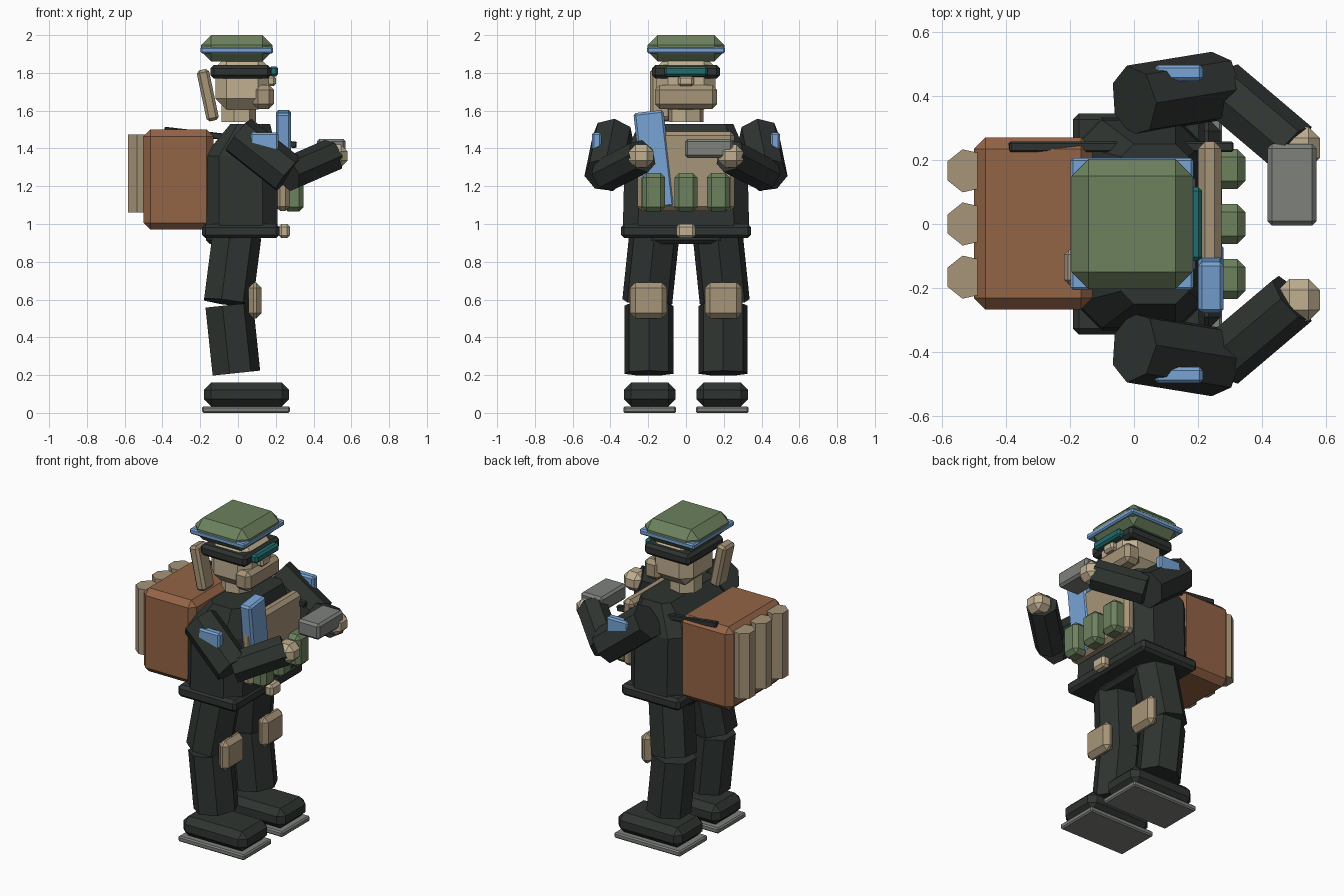
import bpy, bmesh, math
from mathutils import Vector, Matrix

if "Cube" in bpy.data.objects:
    bpy.data.objects.remove(bpy.data.objects["Cube"])


def mat(name, r, g, b):
    m = bpy.data.materials.new(name)
    m.diffuse_color = [(c / 255) ** 2.2 for c in (r, g, b)] + [1]
    m.use_nodes = True
    m.node_tree.nodes["Principled BSDF"].inputs["Base Color"].default_value = m.diffuse_color
    return m


DARK = mat("dark_cloth", 50, 55, 52)
GREEN = mat("green", 108, 128, 94)
BROWN = mat("brown", 146, 100, 72)
TAN = mat("tan", 165, 147, 120)
SKIN = mat("pale_tan", 190, 174, 143)
BLUE = mat("blue", 118, 162, 211)
TEAL = mat("teal", 38, 108, 108)
GREY = mat("grey", 124, 128, 122)


def finish(bm, name, m):
    bmesh.ops.recalc_face_normals(bm, faces=bm.faces)
    me = bpy.data.meshes.new(name)
    bm.to_mesh(me)
    bm.free()
    me.materials.append(m)
    ob = bpy.data.objects.new(name, me)
    bpy.context.collection.objects.link(ob)
    return ob


def box(name, m, x, y, z, bevel=0.02, rot=(0, 0, 0)):
    """Chamfered box from (min, max) ranges, turned about its centre."""
    size = [b - a for a, b in (x, y, z)]
    bm = bmesh.new()
    bmesh.ops.create_cube(bm, size=1)
    bmesh.ops.scale(bm, vec=size, verts=bm.verts)
    if bevel:
        bmesh.ops.bevel(bm, geom=bm.edges[:], offset=bevel, segments=1, affect='EDGES')
    ob = finish(bm, name, m)
    ob.location = [(a + b) / 2 for a, b in (x, y, z)]
    ob.rotation_euler = rot
    return ob


def around(c, half):
    return (c - half, c + half)


def loft(name, m, rings):
    bm = bmesh.new()
    loops = [[bm.verts.new(p) for p in ring] for ring in rings]
    n = len(loops[0])
    for a, b in zip(loops, loops[1:]):
        for i in range(n):
            bm.faces.new((a[i], a[(i + 1) % n], b[(i + 1) % n], b[i]))
    bm.faces.new(loops[0])
    bm.faces.new(loops[-1])
    return finish(bm, name, m)


def limb(name, m, a, b, r, sides=7):
    """Seven-sided prism between two points."""
    a, b = Vector(a), Vector(b)
    q = Vector((0, 0, 1 if b.z > a.z else -1)).rotation_difference(b - a)
    ring = [q @ Vector((r * math.cos(2 * math.pi * i / sides),
                        r * math.sin(2 * math.pi * i / sides), 0)) for i in range(sides)]
    return loft(name, m, [[p + v for v in ring] for p in (a, b)])


def chamfered_ring(x0, x1, hy, z, c):
    return [(x0 + c, -hy, z), (x1 - c, -hy, z), (x1, -hy + c, z), (x1, hy - c, z),
            (x1 - c, hy, z), (x0 + c, hy, z), (x0, hy - c, z), (x0, -hy + c, z)]


# legs, boots and arms on both sides
for s, side in ((-1, "right"), (1, "left")):
    cy = 0.192 * s
    box(side + "_sole", GREY, (-0.19, 0.275), around(cy, 0.14), (0, 0.035), 0.008)
    box(side + "_boot", DARK, (-0.18, 0.27), around(cy, 0.137), (0.035, 0.16), 0.038)
    limb(side + "_shin", DARK, (-0.015, 0.197 * s, 0.21), (-0.053, 0.197 * s, 0.57), 0.133)
    limb(side + "_thigh", DARK, (-0.058, 0.205 * s, 0.585), (-0.012, 0.168 * s, 0.94), 0.136)
    box(side + "_knee_pad", TAN, (0.055, 0.125), around(0.198 * s, 0.098), (0.5, 0.69), 0.028)
    elbow = (0.265, 0.428 * s, 1.26)
    wrist = (0.495, 0.233 * s, 1.36)
    limb(side + "_upper_arm", DARK, (0, 0.385 * s, 1.47), elbow, 0.112)
    limb(side + "_forearm", DARK, elbow, wrist, 0.092)
    box(side + "_hand", SKIN, (0.45, 0.58), around(0.237 * s, 0.066), (1.3, 1.42), 0.035)
    box(side + "_armband", BLUE, (0.065, 0.215), around(0.472 * s, 0.025), (1.36, 1.485), 0.01)

# torso, hips and belt
box("hips", DARK, (-0.17, 0.12), (-0.2, 0.2), (0.895, 1.0), 0.02)
loft("torso", DARK, [chamfered_ring(-0.18, 0.21, 0.335, 0.95, 0.08),
                     chamfered_ring(-0.18, 0.21, 0.325, 1.36, 0.08),
                     chamfered_ring(-0.04, 0.17, 0.25, 1.53, 0.04)])
box("belt", DARK, (-0.19, 0.22), (-0.345, 0.345), (0.925, 1.0), 0.018)
box("belt_buckle", SKIN, (0.215, 0.275), (-0.05, 0.05), (0.925, 1.0), 0.015)

# vest plate with three pouches, blue board and shoulder strap
box("vest_plate", TAN, (0.2, 0.273), (-0.257, 0.257), (1.07, 1.49), 0.022)
for i in (-1, 0, 1):
    box("pouch", GREEN, (0.24, 0.348), around(0.172 * i, 0.062), (1.065, 1.27), 0.025)
    limb("pack_roll", TAN, (-0.52, 0.166 * i, 1.06), (-0.52, 0.166 * i, 1.475), 0.069)
box("blue_board", BLUE, (0.2, 0.28), around(-0.17, 0.08), around(1.34, 0.257), 0.012,
    (math.radians(6.5), 0, 0))
box("shoulder_strap", DARK, around(-0.04, 0.352), (0.225, 0.257), around(1.458, 0.017), 0.005,
    (0, math.radians(6.5), 0))

# backpack
box("backpack", BROWN, (-0.5, -0.13), (-0.267, 0.27), (0.97, 1.5), 0.036)

# held device
box("hand_device", GREY, (0.417, 0.57), (-0.005, 0.25), (1.35, 1.45), 0.014)

# head and face
limb("neck", SKIN, (0, 0, 1.54), (0, 0, 1.65), 0.096)
box("head", SKIN, (-0.12, 0.165), (-0.155, 0.155), (1.605, 1.89), 0.06)
box("jaw", TAN, (0.08, 0.19), (-0.165, 0.165), (1.61, 1.735), 0.025)
box("nose", SKIN, (0.14, 0.2), (-0.042, 0.042), (1.73, 1.785), 0.012)
box("ear_flap", TAN, around(-0.16, 0.033), (-0.19, -0.08), around(1.682, 0.138), 0.015,
    (0, math.radians(-12), 0))

# goggles
box("goggle_strap", DARK, (-0.145, 0.175), (-0.18, 0.18), (1.77, 1.842), 0.018)
box("goggle_lens", TEAL, (0.165, 0.213), (-0.115, 0.115), (1.782, 1.835), 0.012)

# cap with blue band
box("cap", GREEN, (-0.195, 0.182), (-0.203, 0.203), (1.86, 2.0), 0.053)
box("cap_band", BLUE, (-0.198, 0.186), (-0.206, 0.206), (1.903, 1.938), 0.008)
